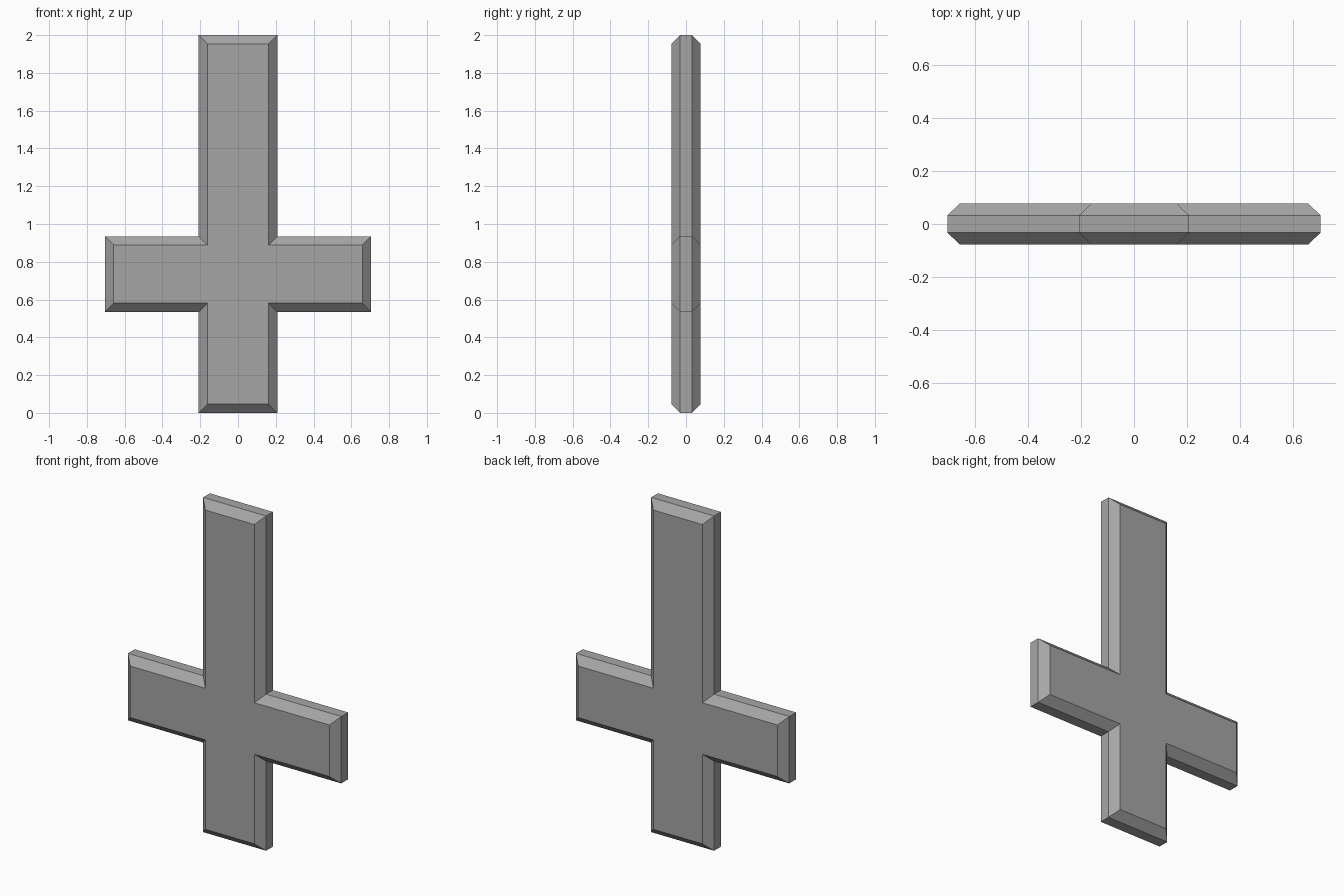
import bpy
import bmesh

cube = bpy.data.objects.get("Cube")
if cube:
    bpy.data.objects.remove(cube, do_unlink=True)

STEM, ARM = 0.208, 0.705          # half widths
ARM_LOW, ARM_HIGH, TOP = 0.535, 0.935, 2.0
FACE_Y, RIM_Y, BEVEL = 0.077, 0.032, 0.046

grey = bpy.data.materials.new("stone grey")
grey.use_nodes = True
colour = (0.38, 0.38, 0.38, 1)
grey.diffuse_color = colour
grey.node_tree.nodes["Principled BSDF"].inputs["Base Color"].default_value = colour


def outline(d):
    """Cross outline moved inward by d."""
    s, a = STEM - d, ARM - d
    low, high = ARM_LOW + d, ARM_HIGH - d
    right = [(s, d), (s, low), (a, low), (a, high), (s, high), (s, TOP - d)]
    return right + [(-x, z) for x, z in reversed(right)]


# Bevelled cross: four outline rings joined from front to back
bm = bmesh.new()
rings = []
for y, d in ((-FACE_Y, BEVEL), (-RIM_Y, 0), (RIM_Y, 0), (FACE_Y, BEVEL)):
    rings.append([bm.verts.new((x, y, z)) for x, z in outline(d)])
for near, far in zip(rings, rings[1:]):
    for i in range(len(near)):
        j = (i + 1) % len(near)
        bm.faces.new((near[i], far[i], far[j], near[j]))
bm.faces.new(rings[0])
bm.faces.new(rings[-1][::-1])
bmesh.ops.recalc_face_normals(bm, faces=bm.faces)

mesh = bpy.data.meshes.new("bevelled_cross")
bm.to_mesh(mesh)
bm.free()
mesh.materials.append(grey)
bpy.context.collection.objects.link(bpy.data.objects.new("bevelled_cross", mesh))
